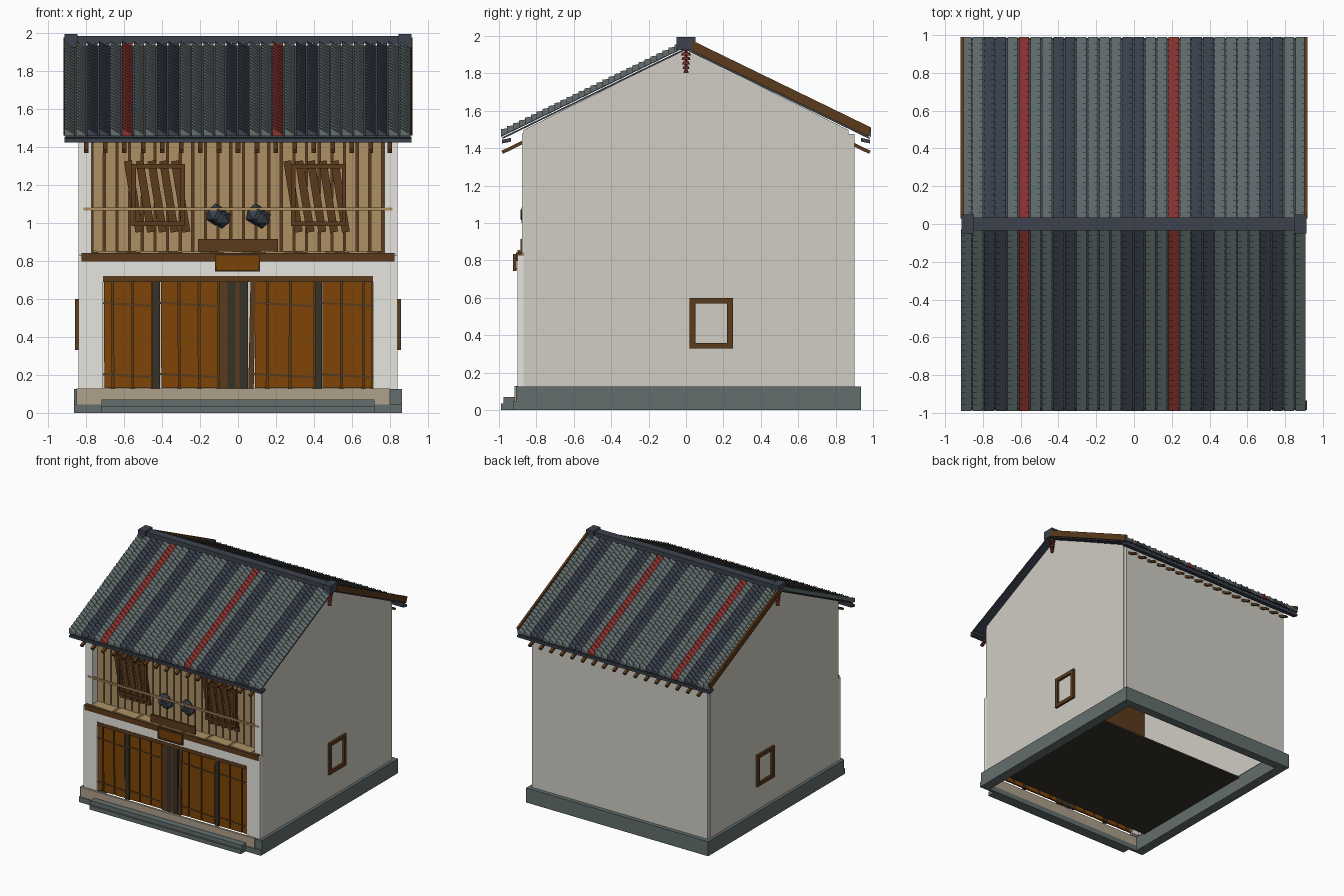
import bpy, bmesh, math, random
from mathutils import Matrix, Vector

random.seed(4)
if "Cube" in bpy.data.objects:
    bpy.data.objects.remove(bpy.data.objects["Cube"])


def material(name, r, g, b):
    m = bpy.data.materials.new(name)
    m.use_nodes = True
    m.diffuse_color = (r, g, b, 1)
    m.node_tree.nodes["Principled BSDF"].inputs["Base Color"].default_value = (r, g, b, 1)
    return m


WALL = material("side plaster", .63, .61, .55)
WHITE = material("front plaster", .90, .88, .83)
STONE = material("grey stone and tile", .125, .155, .155)
NAVY = material("dark blue tile", .045, .055, .075)
RED = material("red tile", .27, .035, .03)
BROWN = material("dark brown wood", .105, .043, .012)
DOOR = material("orange door wood", .21, .06, .002)
TAN = material("pale wood", .42, .28, .13)
SILL = material("weathered sill wood", .43, .35, .26)
DARK = material("dark olive wood", .035, .032, .02)


def finish(name, bm, *mats):
    bmesh.ops.recalc_face_normals(bm, faces=bm.faces)
    mesh = bpy.data.meshes.new(name)
    bm.to_mesh(mesh)
    bm.free()
    for m in mats:
        mesh.materials.append(m)
    ob = bpy.data.objects.new(name, mesh)
    bpy.context.collection.objects.link(ob)
    return ob


def add_box(bm, x, y, z, lean=0.0, tilt=0.0):
    """Box from (low, high) ranges, leaned about y and tilted about x."""
    size = [b - a for a, b in (x, y, z)]
    mid = Vector([(a + b) / 2 for a, b in (x, y, z)])
    m = Matrix.Translation(mid) @ Matrix.Rotation(lean, 4, 'Y') @ Matrix.Rotation(tilt, 4, 'X')
    bmesh.ops.create_cube(bm, size=1, matrix=m @ Matrix.Diagonal((*size, 1)))


def boxes(name, mat, *items):
    bm = bmesh.new()
    for item in items:
        add_box(bm, *item)
    return finish(name, bm, mat)


def prism(name, mat, profile, x0, x1):
    """Extrude a (y, z) profile along x."""
    bm = bmesh.new()
    face = bm.faces.new([bm.verts.new((x0, y, z)) for y, z in profile])
    out = bmesh.ops.extrude_face_region(bm, geom=[face])
    bmesh.ops.translate(bm, vec=(x1 - x0, 0, 0),
                        verts=[v for v in out["geom"] if isinstance(v, bmesh.types.BMVert)])
    return finish(name, bm, mat)


def frame(y, x, z, w):
    """Four bars around an opening in the front plane."""
    return [(x, y, (z[0], z[0] + w)), (x, y, (z[1] - w, z[1])),
            ((x[0], x[0] + w), y, z), ((x[1] - w, x[1]), y, z)]


# Foundation ring, steps and floor
boxes("foundation", STONE,
      ((-.865, -.78), (-.91, .935), (0, .125)), ((.78, .865), (-.91, .935), (0, .125)),
      ((-.78, .78), (.86, .935), (0, .125)), ((-.78, .78), (-.91, -.9), (0, .07)))
boxes("front_steps", STONE, ((-.865, .865), (-.925, -.905), (0, .045)),
      ((-.72, .72), (-.99, -.91), (0, .035)), ((-.72, .72), (-.975, -.91), (.035, .07)))
boxes("door_sill", SILL, ((-.85, .80), (-.918, -.9), (.045, .128)))
boxes("ground_floor", DARK, ((-.80, .80), (-.80, .4), (.11, .125)))

# Walls
gable = [(-.87, .125), (.87, .125), (.87, 1.497), (0, 1.93), (-.87, 1.497)]
for side, s in (("left", 1), ("right", -1)):
    prism(side + "_gable_wall", WALL, gable, s * .775, s * .84)
boxes("back_wall", WALL, ((-.835, .835), (.86, .9), (.125, 1.475)))
boxes("front_wall", WHITE,
      ((-.84, -.71), (-.9, -.865), (.125, .83)), ((.71, .84), (-.9, -.865), (.125, .83)),
      ((-.71, .71), (-.9, -.865), (.72, .83)))
boxes("upper_front_posts", WHITE,
      *[((s * .805 - .033, s * .805 + .033), (-.876, -.80), (.84, 1.48)) for s in (-1, 1)])

# Side windows
for side, s in (("left", 1), ("right", -1)):
    x = tuple(sorted((s * .83, s * .858)))
    boxes(side + "_window_frame", BROWN,
          (x, (.02, .25), (.33, .36)), (x, (.02, .25), (.57, .60)),
          (x, (.02, .052), (.34, .59)), (x, (.218, .25), (.34, .59)))

# Plank doors, with cover strips, posts and battens
boxes("door_lintel", BROWN, ((-.71, .71), (-.902, -.87), (.69, .722)))
planks, strips, battens = [], [], []
for edges in ((-.71, -.66, -.555, -.45), (-.41, -.31, -.205, -.1),
              (.085, .155, .275, .405), (.44, .545, .66, .71)):
    for a, b in zip(edges, edges[1:]):
        planks.append(((a + .005, b - .005), (-.888, -.872), (.13, .69), random.uniform(-.006, .006)))
        strips.append(((b - .012, b + .012), (-.871, -.865), (.125, .70)))
    for z in (.19, .565):
        battens.append(((edges[0], edges[-1]), (-.892, -.886), (z, z + .012), .06))
boxes("door_planks", DOOR, *planks)
boxes("door_cover_strips", BROWN, *strips)
boxes("door_battens", BROWN, *battens)
boxes("door_posts", DARK,
      *[((x - w, x + w), (-.894, -.868), (.125, .70))
        for x, w in ((-.43, .02), (-.034, .022), (.03, .022), (.425, .017))])
boxes("door_edge_posts", BROWN, ((.06, .088), (-.895, -.87), (.125, .69), .02),
      ((-.1, -.056), (-.892, -.87), (.125, .69)), ((-.012, .008), (-.89, -.87), (.125, .69)))

# Upper plank front and balcony
boxes("upper_backing", BROWN, ((-.78, .78), (-.80, -.79), (.8, 1.5)))
boxes("upper_planks", TAN,
      *[((-.765 + i * .0666, -.71 + i * .0666), (-.815, -.80), (.85, 1.5)) for i in range(23)])
boxes("balcony_floor", TAN, ((-.775, .775), (-.90, -.79), (.815, .84)))
boxes("balcony_loose_boards", TAN,
      *[((-.76 + i * .22, -.57 + i * .22), (-.9, -.80), (.84, .85), .05) for i in range(7)])
boxes("balcony_beam", BROWN, ((-.825, .825), (-.908, -.88), (.797, .842)))
boxes("balcony_rail", TAN, ((-.815, .815), (-.88, -.865), (1.066, 1.082)))

# Leaning window lattices
for name, x0, x1 in (("right_lattice", -.56, -.28), ("left_lattice", .28, .57)):
    bars = frame((-.845, -.83), (x0, x1), (.985, 1.31), .022)
    for i in range(5):
        c = x0 + .01 + i * .062
        bars.append(((c - .021, c + .021), (-.832, -.815), (.95, 1.33), -.16))
    boxes(name, BROWN, *bars)

# Sign boards
boxes("long_sign", BROWN, ((-.21, .21), (-.885, -.87), (.85, .915)))
boxes("small_sign", DOOR, ((-.112, .107), (-.918, -.908), (.75, .83), 0, .1))
boxes("small_sign_frame", BROWN, *frame((-.924, -.906), (-.12, .115), (.745, .835), .008))

# Faceted hanging lanterns
bm = bmesh.new()
for x in (-.105, .105):
    for dx, dz, r in ((-.012, .01, .058), (.02, -.012, .052)):
        bmesh.ops.create_icosphere(bm, subdivisions=1, radius=r,
                                   matrix=Matrix.Translation((x + dx, -.835, 1.035 + dz)))
finish("lanterns", bm, NAVY)

# Roof deck under the tiles, then the tile fields
PEAK, SLOPE, EAVE = 1.972, .486, .99
NAVY_COLS, RED_COLS = (2, 3, 8, 9, 14, 15, 20, 21, 26, 27), (5, 18)
COLS, ROWS = 30, 30


def roof_point(s, x, t, h):
    return (x, s * t, PEAK - SLOPE * t + h)


for side, s in (("front", -1), ("back", 1)):
    deck = [roof_point(s, 0, t, h)[1:] for t, h in
            ((0, -.036), (EAVE - .01, -.036), (EAVE - .01, -.046), (0, -.046))]
    prism(side + "_roof_deck", NAVY, deck, -.905, .905)

    # Each tile tips sideways and overlaps the one below it
    bm = bmesh.new()
    w, d = 1.83 / COLS, (EAVE - .03) / ROWS
    for c in range(COLS):
        for r in range(ROWS):
            x0 = -.915 + c * w
            x1 = x0 + w - .007
            t0, t1 = .03 + r * d, .03 + (r + 1) * d
            top = [(x0, t0, -.014 - .014 * s), (x1, t0, -.014 + .014 * s),
                   (x1, t1, -.007 + .018 * s), (x0, t1, -.007 - .018 * s)]
            up = [bm.verts.new(roof_point(s, *p)) for p in top]
            low = [bm.verts.new(roof_point(s, x, t, -.031)) for x, t, h in top]
            faces = [bm.faces.new(up), bm.faces.new(low)]
            for i in range(4):
                j = (i + 1) % 4
                faces.append(bm.faces.new((up[i], up[j], low[j], low[i])))
            for f in faces:
                f.material_index = 1 if c in NAVY_COLS else 2 if c in RED_COLS else 0
    finish(side + "_roof_tiles", bm, STONE, NAVY, RED)

    # Eave strip and rafter tails
    strip = [roof_point(s, 0, t, h)[1:] for t, h in
             ((.935, -.062), (.985, -.048), (.985, -.068), (.935, -.082))]
    prism(side + "_eave_strip", NAVY, strip, -.915, .915)
    bm = bmesh.new()
    for i in range(17):
        x = -.8 + i * .1
        add_box(bm, (x - .012, x + .012), (s * .915 - .075, s * .915 + .075),
                (1.402, 1.42), 0, -s * math.atan(SLOPE))
    finish(side + "_rafter_tails", bm, BROWN)

# Barge boards on the back slope
barge = [roof_point(1, 0, t, h)[1:] for t, h in
         ((.03, .02), (EAVE, .02), (EAVE - .015, -.036), (.03, -.036))]
for side, s in (("left", 1), ("right", -1)):
    prism(side + "_barge_board", BROWN, barge, s * .90, s * .918)

# Ridge beam with end caps
boxes("ridge_beam", NAVY, ((-.9, .9), (-.035, .035), (1.945, 1.985)))
boxes("ridge_caps", NAVY, *[((s * .88 - .034, s * .88 + .034), (-.05, .05), (1.925, 1.995))
                            for s in (-1, 1)])

# Ringed gable pendants
for side, s in (("left", 1), ("right", -1)):
    bm = bmesh.new()
    for i in range(5):
        r = .027 - i * .003
        bmesh.ops.create_cone(bm, cap_ends=True, segments=8, radius1=r, radius2=r * .7, depth=.016,
                              matrix=Matrix.Translation((s * .872, 0, 1.905 - i * .024)))
    bmesh.ops.create_cone(bm, cap_ends=True, segments=6, radius1=.008, radius2=.008, depth=.13,
                          matrix=Matrix.Translation((s * .872, 0, 1.87)))
    finish(side + "_gable_pendant", bm, RED)
